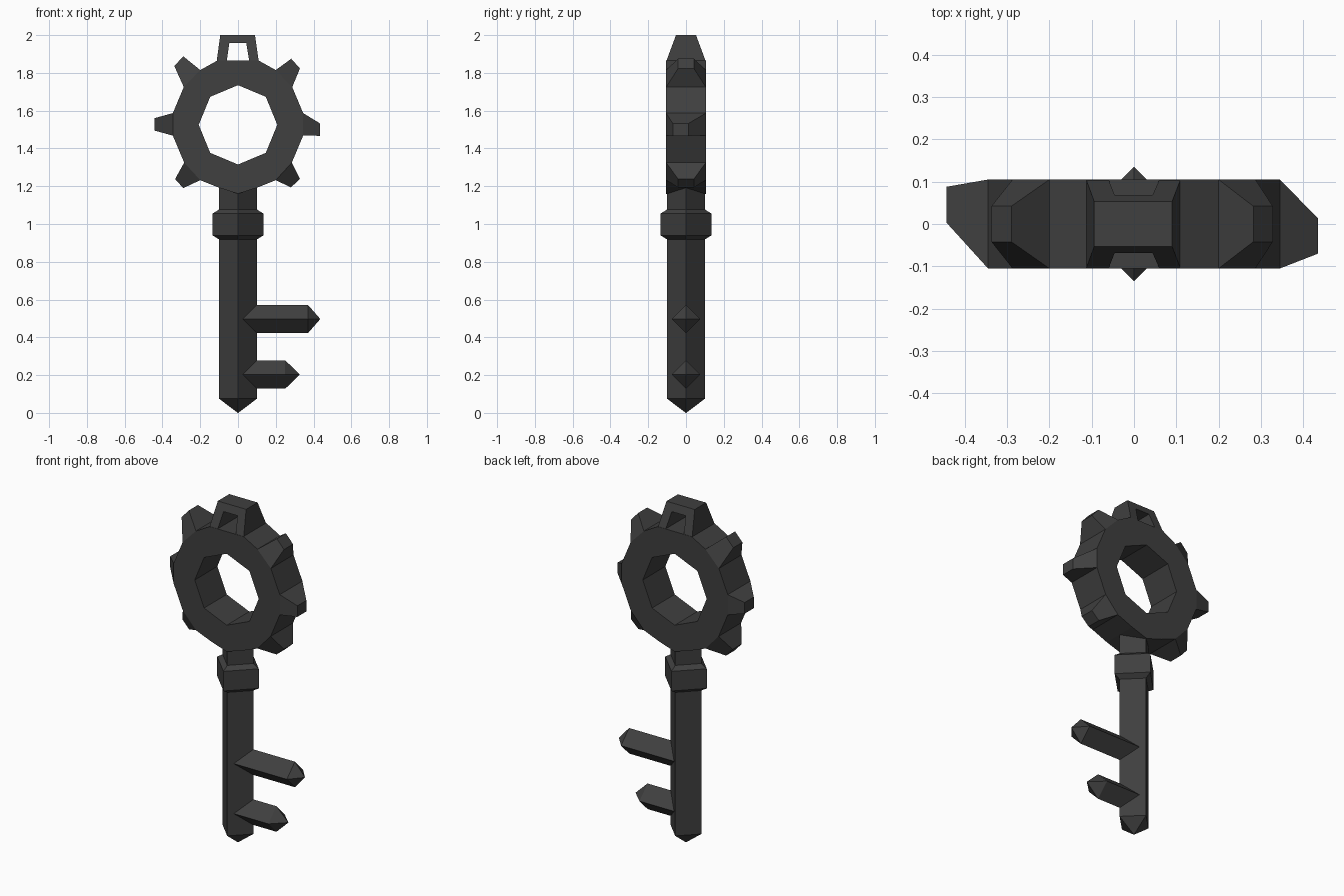
import bpy, bmesh, math

if "Cube" in bpy.data.objects:
    bpy.data.objects.remove(bpy.data.objects["Cube"])

iron = bpy.data.materials.new("dark iron")
iron.diffuse_color = (0.05, 0.05, 0.05, 1)
iron.use_nodes = True
iron.node_tree.nodes["Principled BSDF"].inputs["Base Color"].default_value = iron.diffuse_color
D = 0.105  # half depth of the ring


def make(name, loops, cap=True, closed=False):
    """Skin a list of equal-length vertex loops into a flat-shaded object."""
    bm = bmesh.new()
    rows = [[bm.verts.new(p) for p in loop] for loop in loops]
    n = len(rows[0])
    pairs = list(zip(rows, rows[1:])) + ([(rows[-1], rows[0])] if closed else [])
    for a, b in pairs:
        for i in range(n):
            j = (i + 1) % n
            bm.faces.new((a[i], a[j], b[j], b[i]))
    if cap and not closed:
        bm.faces.new(rows[0])
        bm.faces.new(rows[-1])
    bmesh.ops.remove_doubles(bm, verts=bm.verts, dist=1e-5)
    bmesh.ops.recalc_face_normals(bm, faces=bm.faces)
    me = bpy.data.meshes.new(name)
    bm.to_mesh(me)
    bm.free()
    me.materials.append(iron)
    ob = bpy.data.objects.new(name, me)
    bpy.context.collection.objects.link(ob)
    return ob


def square(r, u, axis):
    """Diamond cross-section of radius r at position u along an axis."""
    ring = [(r, 0), (0, r), (-r, 0), (0, -r)]
    return [(a, b, u) if axis == 'Z' else (u, a, b) for a, b in ring]


# Shaft with pointed end, and collar
make("shaft", [square(r, z, 'Z') for r, z in ((0.001, 0), (0.1, 0.075), (0.1, 1.22))])
make("collar", [square(r, z, 'Z') for r, z in
                ((0.095, 0.915), (0.135, 0.94), (0.135, 1.055), (0.095, 1.08))])

# Key bits: diamond bars with pointed ends
for name, z, x1, x2 in (("upper_bit", 0.497, 0.37, 0.435), ("lower_bit", 0.203, 0.25, 0.327)):
    ob = make(name, [square(r, x, 'X') for r, x in ((0.075, 0), (0.075, x1), (0.001, x2))])
    ob.location.z = z
    ob.data.transform(ob.matrix_basis.Translation((0, 0, z)))
    ob.location.z = 0

# Bow: thick ring with octagonal hole and many-sided rim
half = [(0.11, 1.865), (0.2, 1.815), (0.287, 1.725), (0.345, 1.587),
        (0.345, 1.468), (0.285, 1.325), (0.2, 1.232), (0.1, 1.192)]
rim = [(0, 1.865)] + half + [(0, 1.16)] + [(-x, z) for x, z in reversed(half)]
bm = bmesh.new()
hole = [(0.208 * math.sin(k * math.pi / 4), 1.525 + 0.21 * math.cos(k * math.pi / 4))
        for k in range(8)]


def on_hole(x, z):
    """Point of the octagon edge in the same direction as a rim point."""
    t = math.atan2(x, z - 1.525) % (2 * math.pi)
    k = int(t / (math.pi / 4) + 1e-6) % 8
    f = t - k * math.pi / 4
    s = math.sin(f) / (math.sin(f) + math.sin(math.pi / 4 - f))
    a, b = hole[k], hole[(k + 1) % 8]
    return (a[0] + (b[0] - a[0]) * s, a[1] + (b[1] - a[1]) * s)


# Add the hole's own corner directions to the rim so the octagon stays sharp
def on_rim(k):
    t = k * math.pi / 4
    dx, dz = math.sin(t), math.cos(t)
    for (ax, az), (bx, bz) in zip(rim, rim[1:] + rim[:1]):
        ca = ax * dz - (az - 1.525) * dx
        cb = bx * dz - (bz - 1.525) * dx
        if ca <= 0 < cb and (ax + bx) * dx + (az + bz - 3.05) * dz > 0:
            s = ca / (ca - cb)
            return (ax + (bx - ax) * s, az + (bz - az) * s)


bm.free()
full = rim + [on_rim(k) for k in (1, 2, 3, 5, 6, 7)]
full.sort(key=lambda p: math.atan2(p[0], p[1] - 1.525) % (2 * math.pi))
inner = [on_hole(*p) for p in full]
make("bow_ring", [[(x, y, z) for x, z in pts] for pts, y in
                  ((full, -D), (full, D), (inner, D), (inner, -D))], closed=True)

# Tapered teeth: rim edge a-b to tip edge c-d, with the tip's depth range
teeth = [
    ((0.2, 1.815), (0.287, 1.725), (0.282, 1.875), (0.328, 1.823), -0.042, 0.042),
    ((-0.2, 1.815), (-0.287, 1.725), (-0.29, 1.888), (-0.337, 1.836), -0.042, 0.042),
    ((0.345, 1.587), (0.345, 1.468), (0.435, 1.532), (0.435, 1.467), -0.07, 0.013),
    ((-0.345, 1.587), (-0.345, 1.468), (-0.443, 1.56), (-0.443, 1.495), 0.003, 0.088),
    ((0.285, 1.325), (0.2, 1.232), (0.328, 1.238), (0.28, 1.194), -0.042, 0.042),
    ((-0.285, 1.325), (-0.2, 1.232), (-0.333, 1.238), (-0.29, 1.19), -0.042, 0.042),
]
for i, (a, b, c, d, y0, y1) in enumerate(teeth):
    base, tip = [[(p[0], lo, p[1]), (q[0], lo, q[1]), (q[0], hi, q[1]), (p[0], hi, p[1])]
                 for p, q, lo, hi in ((a, b, -D, D), (c, d, y0, y1))]
    make(f"tooth_{i + 1}", [base, tip])

# Hanging loop on top: arch that thins towards its top
arch = [(-0.113, 1.86), (-0.094, 2.0), (0.09, 2.0), (0.11, 1.86),
        (0.06, 1.86), (0.044, 1.957), (-0.046, 1.957), (-0.06, 1.86)]
make("hanging_loop", [[(x, s * (D - (z - 1.86) * 0.371), z) for x, z in arch] for s in (-1, 1)])
